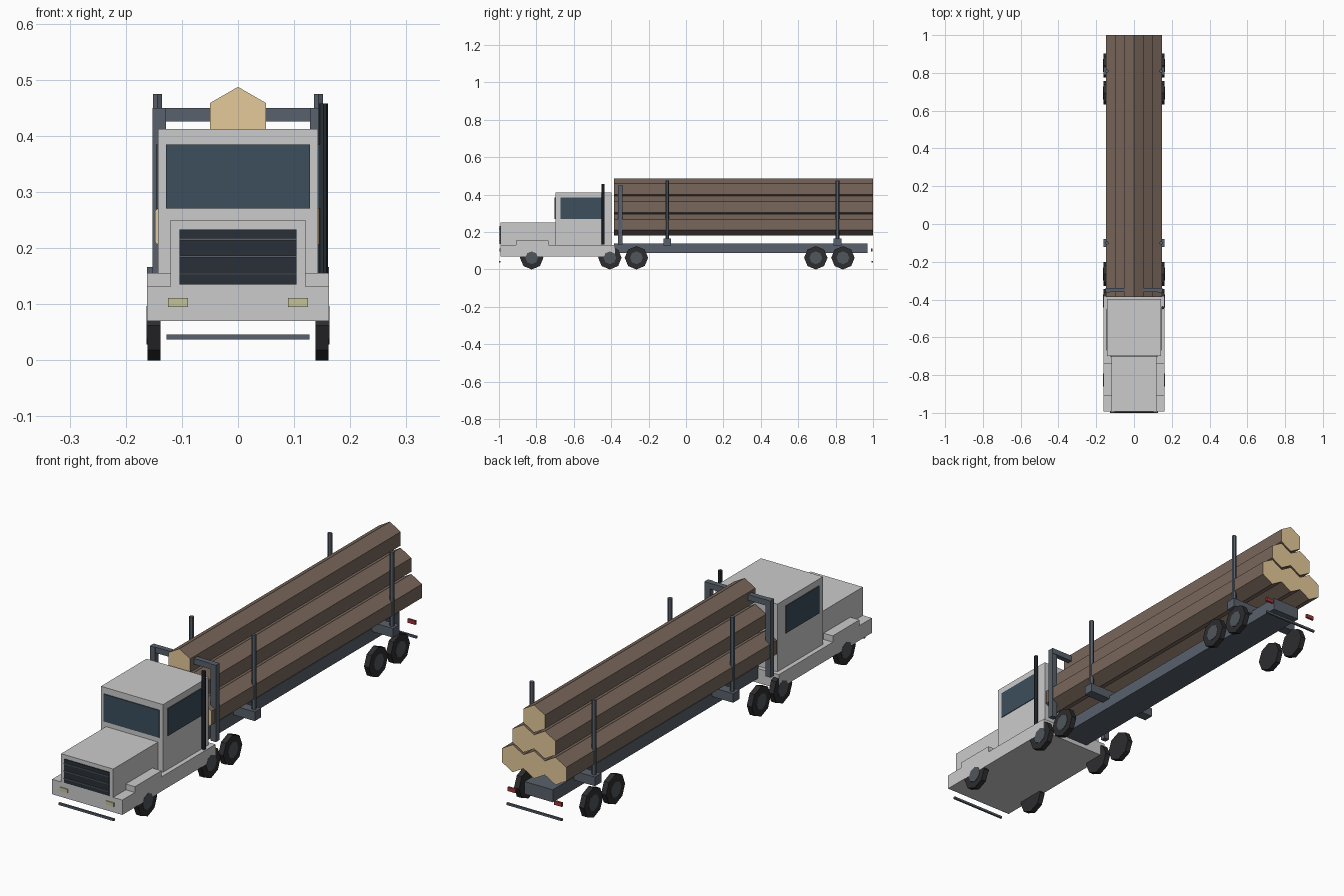
import bpy
import math

if "Cube" in bpy.data.objects:
    bpy.data.objects.remove(bpy.data.objects["Cube"])


def material(name, rgb):
    m = bpy.data.materials.new(name)
    m.diffuse_color = (*rgb, 1)
    m.use_nodes = True
    m.node_tree.nodes["Principled BSDF"].inputs["Base Color"].default_value = m.diffuse_color
    return m


STEEL = material("steel", (0.10, 0.12, 0.15))
BARK = material("bark", (0.19, 0.135, 0.105))
WOOD = material("cut_wood", (0.78, 0.59, 0.32))
GLASS = material("glass", (0.045, 0.077, 0.107))
RUBBER = material("rubber", (0.026, 0.026, 0.029))
HUB = material("hub", (0.08, 0.092, 0.107))
BLACK = material("grille_black", (0.022, 0.03, 0.038))
LAMP = material("lamp", (0.55, 0.55, 0.31))
RED = material("tail_red", (0.35, 0.04, 0.04))


def box(name, x, y, z, mat=None):
    """Box from (min, max) ranges on each axis."""
    bpy.ops.mesh.primitive_cube_add(size=1, location=[(a + b) / 2 for a, b in (x, y, z)])
    o = bpy.context.object
    o.name = name
    o.scale = [b - a for a, b in (x, y, z)]
    if mat:
        o.data.materials.append(mat)
    return o


def pair(name, x, y, z, mat=None):
    """The same box on both sides."""
    box(name + "_right", x, y, z, mat)
    box(name + "_left", (-x[1], -x[0]), y, z, mat)


def rod(name, loc, r, depth, sides, mat, rot=(0, 0, 0)):
    bpy.ops.mesh.primitive_cylinder_add(vertices=sides, radius=r, depth=depth,
                                        location=loc, rotation=rot)
    o = bpy.context.object
    o.name = name
    o.data.materials.append(mat)
    return o


# Tractor body
box("chassis_body", (-.162, .162), (-.993, -.38), (.07, .13))
box("hood", (-.12, .12), (-.993, -.695), (.13, .25))
box("cab", (-.143, .143), (-.698, -.398), (.13, .412))
pair("fender", (.118, .162), (-.91, -.735), (.13, .156))
pair("front_step", (.118, .162), (-.993, -.91), (.128, .132))

# Windows
box("windshield", (-.128, .128), (-.702, -.69), (.271, .385), GLASS)
pair("side_window", (.135, .146), (-.67, -.45), (.271, .385), GLASS)

# Grille with slats
box("grille", (-.104, .104), (-.997, -.98), (.135, .233), BLACK)
for i, z in enumerate((.154, .185, .216)):
    box(f"grille_slat_{i}", (-.104, .104), (-1, -.99), (z - .002, z + .002), STEEL)

# Lamps and bumper bars
pair("headlight", (.089, .125), (-.997, -.985), (.095, .111), LAMP)
pair("tail_light", (.089, .125), (.988, .997), (.095, .111), RED)
box("front_bumper", (-.127, .127), (-1, -.992), (.037, .046), STEEL)
box("rear_bumper", (-.127, .127), (.992, 1), (.037, .046), STEEL)

# Exhaust stack, right side only
rod("exhaust_stack", (.152, -.443, .295), .0085, .325, 8, BLACK)

# Trailer beam, bolsters and stakes
box("trailer_beam", (-.065, .065), (-.385, .97), (.088, .14), STEEL)
for n, y in (("front", -.10), ("rear", .81)):
    box(n + "_bolster", (-.162, .162), (y - .021, y + .021), (.128, .166), STEEL)
    for side, s in (("right", 1), ("left", -1)):
        rod(f"{n}_stake_{side}", (s * .1435, y, .31), .0095, .33, 6, STEEL)

# Headboard frame behind the cab
pair("headboard_post", (.128, .152), (-.363, -.34), (.13, .45), STEEL)
box("headboard_crossbar", (-.152, .152), (-.36, -.338), (.426, .45), STEEL)

# Octagonal wheels with hubs
for i, y in enumerate((-.825, -.407, -.265, .694, .839)):
    for side, s in (("right", 1), ("left", -1)):
        turn = (0, math.pi / 2, 0)
        rod(f"tire_{i}_{side}", (s * .15, y, .0625), .0625, .023, 8, RUBBER, turn)
        rod(f"hub_{i}_{side}", (s * .152, y, .0625), .034, .022, 8, HUB, turn)

# Pyramid of hexagonal logs, ends in cut wood
for row, count in enumerate((3, 2, 1)):
    for k in range(count):
        x = (k - (count - 1) / 2) * .0985
        o = rod(f"log_{row}_{k}", (x, .307, .2385 + row * .0957), .0575, 1.386, 6, BARK,
                (math.pi / 2, 0, 0))
        o.data.materials.append(WOOD)
        for p in o.data.polygons:
            if abs(p.normal.z) > .9:
                p.material_index = 1
